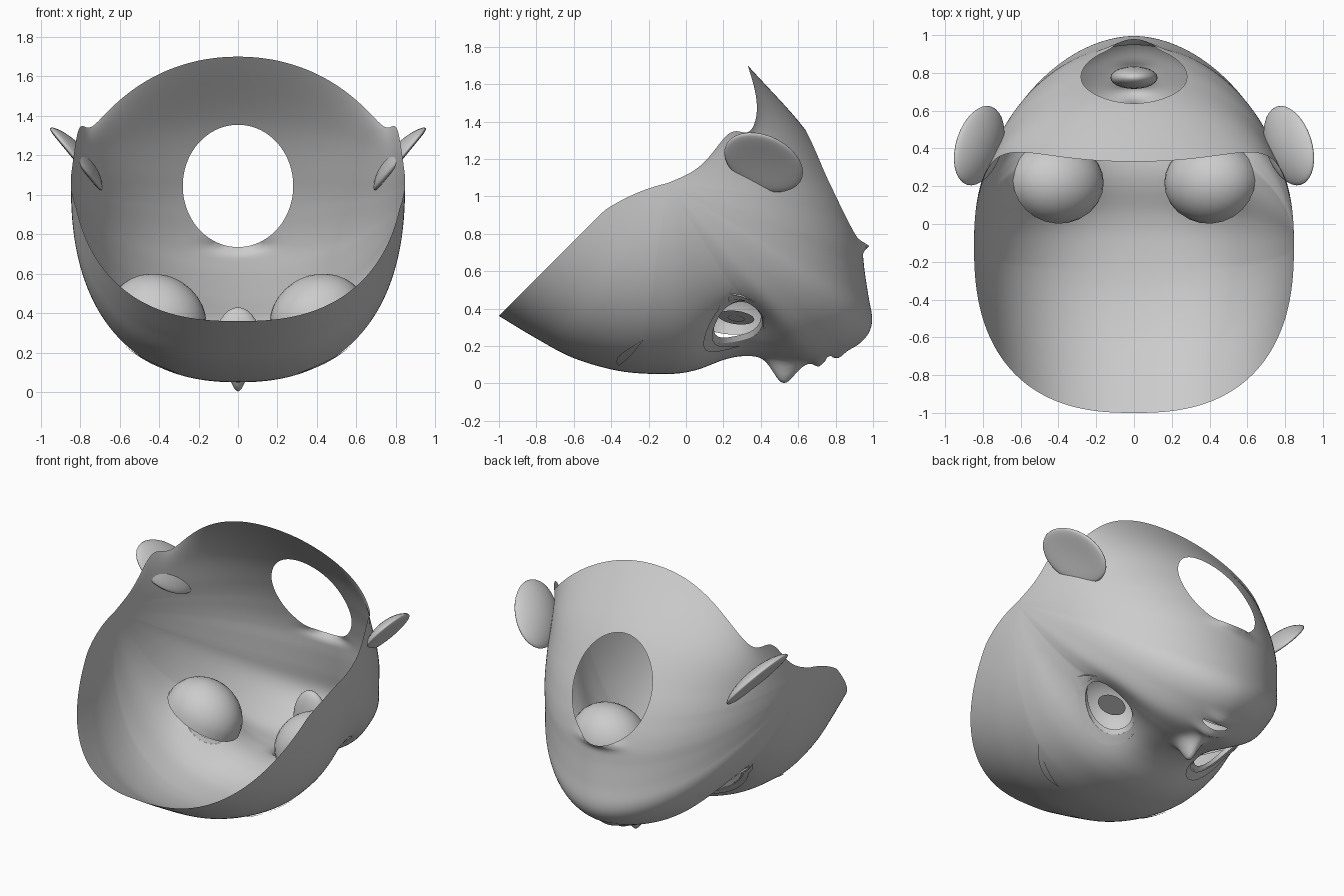
import bpy, bmesh, math
from mathutils import Vector, Matrix
from mathutils.bvhtree import BVHTree

if "Cube" in bpy.data.objects:
    bpy.data.objects.remove(bpy.data.objects["Cube"])

mat = bpy.data.materials.new("plain grey")
mat.diffuse_color = (0.6, 0.6, 0.6, 1)
mat.use_nodes = True
mat.node_tree.nodes["Principled BSDF"].inputs["Base Color"].default_value = mat.diffuse_color


def finish(bm, name, smooth=True):
    me = bpy.data.meshes.new(name)
    bm.to_mesh(me)
    bm.free()
    me.materials.append(mat)
    for p in me.polygons:
        p.use_smooth = smooth
    ob = bpy.data.objects.new(name, me)
    bpy.context.collection.objects.link(ob)
    return ob


# Midline of the head in (y, z): forehead rim, face, chin, neck, back rim
MID = [(-1, .36), (-.8, .24), (-.6, .135), (-.35, .065), (-.1, .05), (.05, .07),
       (.2, .125), (.3, .145), (.42, .142), (.55, .125), (.7, .118), (.85, .17),
       (.93, .215), (.98, .275), (.995, .35), (.975, .47), (.955, .6), (.94, .72),
       (.9, .86), (.81, 1.07), (.635, 1.36), (.33, 1.7)]
POLE_Y, POLE_Z, HALF_W = -.1, 1.07, .847


def smooth_path(pts, n):
    """Catmull-Rom through pts, resampled evenly into n + 1 points."""
    p = [Vector(q) for q in pts]
    p = [2 * p[0] - p[1]] + p + [2 * p[-1] - p[-2]]
    fine = []
    for i in range(1, len(p) - 2):
        a, b, c, d = p[i - 1:i + 3]
        for k in range(20):
            t = k / 20
            fine.append(.5 * (2 * b + (c - a) * t + (2 * a - 5 * b + 4 * c - d) * t * t
                              + (3 * b - a - 3 * c + d) * t ** 3))
    fine.append(p[-2])
    cum = [0]
    for a, b in zip(fine, fine[1:]):
        cum.append(cum[-1] + (b - a).length)
    out, j = [], 0
    for i in range(n + 1):
        s = cum[-1] * i / n
        while j < len(cum) - 2 and cum[j + 1] < s:
            j += 1
        out.append(fine[j].lerp(fine[j + 1], (s - cum[j]) / (cum[j + 1] - cum[j])))
    return out


def bump(x, y, cx, cy, sx, sy):
    return math.exp(-((x - cx) / sx) ** 2 - ((y - cy) / sy) ** 2)


# Head shell: arcs swept from the midline to a pole on each side
NS, NT = 200, 72
bm = bmesh.new()
rows = []
for i, (my, mz) in enumerate(smooth_path(MID, NS)):
    s = i / NS
    top, back = max(0, 1 - s / .2) ** 2, max(0, (s - .68) / .32) ** 2
    e = 2.4 + .1 * top - .43 * min(1, max(0, (s - .22) / .2))
    e += .1 * min(1, max(0, (s - .6) / .15)) - .1 * bump(s, 0, .56, 0, .08, 1)
    row = []
    for j in range(-NT, NT + 1):
        t = j / NT * math.pi / 2
        c = max(0.0, math.cos(t))
        x = math.copysign(HALF_W * max(0, 1 - c ** e) ** (1 / e), t)
        y = POLE_Y + (my - POLE_Y) * c
        z = POLE_Z + (mz - POLE_Z) * c
        z += top * .19 * (1 - c) * min(1, c / .37)
        y += back * .22 * math.sin(math.pi * c)
        z += back * (.11 * bump(c, 0, .33, 0, .13, 1) - .06 * math.sin(math.pi * c))
        ax = abs(x)
        if z < .75:                                   # facial relief
            z -= .127 * bump(x, y, 0, .52, .05, .075 if y < .52 else .085)
            z -= .03 * bump(x, y, 0, .71, .09, .03)
            z -= .02 * bump(x, y, 0, .82, .08, .03)
            z += .095 * bump(ax, y, .43, .3, .17, .17)
        if y > .8:                                    # neck lip
            y += .05 * bump(x, z, 0, .745, .12, .03)
        row.append(bm.verts.new((x, y, z)))
    rows.append(row)
for a, b in zip(rows, rows[1:]):
    for j in range(2 * NT):
        bm.faces.new((a[j], b[j], b[j + 1], a[j + 1]))
bmesh.ops.remove_doubles(bm, verts=bm.verts, dist=.0008)
bmesh.ops.recalc_face_normals(bm, faces=bm.faces)
shell = BVHTree.FromBMesh(bm)


def on_face(x, y, lift=0.0):
    hit = shell.ray_cast(Vector((x, y, -1)), Vector((0, 0, 1)))[0]
    return (hit or Vector((x, y, .4))) - Vector((0, 0, lift))


def cut_hole(i, j, ci, cj, ri, rj, keep, project):
    """Delete faces inside an ellipse and snap the edge onto it."""
    def rad(co):
        return math.hypot((co[i] - ci) / ri, (co[j] - cj) / rj)
    dead = [f for f in bm.faces
            if keep(f.calc_center_median()) and rad(f.calc_center_median()) < 1]
    bmesh.ops.delete(bm, geom=dead, context='FACES')
    for v in bm.verts:
        r = rad(v.co)
        if v.is_boundary and keep(v.co) and .4 < r < 1.6:
            v.co = project(ci + (v.co[i] - ci) / r, cj + (v.co[j] - cj) / r) or v.co


# Neck, eye and mouth openings
cut_hole(0, 2, 0, 1.045, .28, .31, lambda c: c.y > .5,
         lambda x, z: shell.ray_cast(Vector((x, 3, z)), Vector((0, -1, 0)))[0])
EX, EY, RX, RY = .425, .275, .155, .135
for sx in (-1, 1):
    cut_hole(0, 1, sx * EX, EY, RX, RY, lambda c: c.z < .7, on_face)
cut_hole(0, 1, 0, .765, .1, .02, lambda c: c.z < .4, on_face)
finish(bm, "head_shell")


def place(axes, centre):
    m = Matrix([Vector(a) for a in axes]).transposed().to_4x4()
    m.translation = centre
    return m


def strip(name, sx, pts, lift):
    """Thin plate on the face; pts are (x, y, half width x, half width y)."""
    b = bmesh.new()
    prev = None
    for x, y, wx, wy in pts:
        pair = []
        for k in (-1, 1):
            co = on_face(x + k * wx, y + k * wy, lift)
            pair.append(b.verts.new((sx * co.x, co.y, co.z)))
        if prev:
            b.faces.new((prev[0], pair[0], pair[1], prev[1]))
        prev = pair
    finish(b, name)


def arc(a0, a1, grow, w):
    pts = []
    for k in range(17):
        a = math.radians(a0 + (a1 - a0) * k / 16)
        h = w * math.sin(math.pi * (k + .5) / 17)
        ca, sa = math.cos(a), math.sin(a)
        pts.append((EX + RX * grow * ca, EY + RY * grow * sa, h * ca, h * sa))
    return pts


# Eyes, lashes, brows and ears, once for each side
for sx, side in ((1, "right"), (-1, "left")):
    out = Vector((sx * .42, -.12, -.9)).normalized()
    u = Vector((1, 0, 0))
    u = (u - out * u.dot(out)).normalized()
    v = out.cross(u)

    # concave eye bowl behind the opening
    b = bmesh.new()
    bmesh.ops.create_uvsphere(b, u_segments=24, v_segments=16, radius=1)
    bmesh.ops.delete(b, geom=[q for q in b.verts if q.co.z > .01], context='VERTS')
    bmesh.ops.transform(b, verts=b.verts, matrix=place(
        (u * .255, v * .22, out * .225), (sx * .41, .22, .37)))
    finish(b, "eye_bowl_" + side)

    # iris and pupil discs
    for nm, r, dep in (("iris_", .085, .03), ("pupil_", .04, .025)):
        b = bmesh.new()
        bmesh.ops.create_circle(b, cap_ends=True, segments=24, radius=1)
        bmesh.ops.transform(b, verts=b.verts, matrix=place(
            (u * r, v * r * 1.15, out), Vector((sx * .415, .265, .325)) - out * dep))
        finish(b, nm + side)

    # eyelid wall
    b = bmesh.new()
    ring = []
    for k in range(32):
        a = k / 32 * math.tau
        o = on_face(EX + RX * math.cos(a), EY + RY * math.sin(a))
        ring.append([b.verts.new((sx * o.x, o.y, o.z)),
                     b.verts.new((sx * (EX + (o.x - EX) * .93), EY + (o.y - EY) * .93, o.z + .03))])
    for k in range(32):
        p, q = ring[k], ring[(k + 1) % 32]
        b.faces.new((p[0], q[0], q[1], p[1]))
    finish(b, "eyelid_" + side)

    strip("upper_lash_" + side, sx, arc(175, 375, 1.17, .024), .009)
    strip("lower_lash_" + side, sx, arc(40, 120, 1.07, .007), .006)
    strip("lash_wing_" + side, sx, [(.59, .2, 0, .03), (.63, .21, 0, .02), (.67, .25, 0, .002)], .009)
    strip("brow_" + side, sx,
          [(.3 + .27 * k / 12, -.36 + .13 * (k / 12) ** 2, 0,
            .002 + .024 * math.sin(math.pi * k / 12)) for k in range(13)], .009)

    # cupped ear
    d = Vector((.23, -.39, .28)).normalized()
    w = Vector((.5, .5, .6))
    w = (w - d * w.dot(d)).normalized()
    n = d.cross(w)
    if n.z > 0:
        n = -n
    b = bmesh.new()
    bmesh.ops.create_uvsphere(b, u_segments=32, v_segments=16, radius=1)
    for q in b.verts:
        q.co.z += .8 * (q.co.x ** 2 + q.co.y ** 2) - .4
    bmesh.ops.transform(b, verts=b.verts, matrix=place((d * .24, w * .17, n * .035), (.81, .415, 1.19)))
    bmesh.ops.scale(b, verts=b.verts, vec=(sx, 1, 1))
    bmesh.ops.recalc_face_normals(b, faces=b.faces)
    finish(b, "ear_" + side)

# Mouth bag inside the head
b = bmesh.new()
bmesh.ops.create_uvsphere(b, u_segments=24, v_segments=16, radius=1)
bmesh.ops.delete(b, geom=[q for q in b.verts if q.co.z < -.35], context='VERTS')
bmesh.ops.transform(b, verts=b.verts, matrix=place(
    ((.125, 0, 0), (0, .06, 0), (0, 0, .21)), (0, .775, .22)))
finish(b, "mouth_bag")

# Teeth row
b = bmesh.new()
bmesh.ops.create_cube(b, size=1)
bmesh.ops.transform(b, verts=b.verts, matrix=place(
    ((.14, 0, 0), (0, .012, 0), (0, 0, .03)), (0, .755, .19)))
finish(b, "teeth", False)
